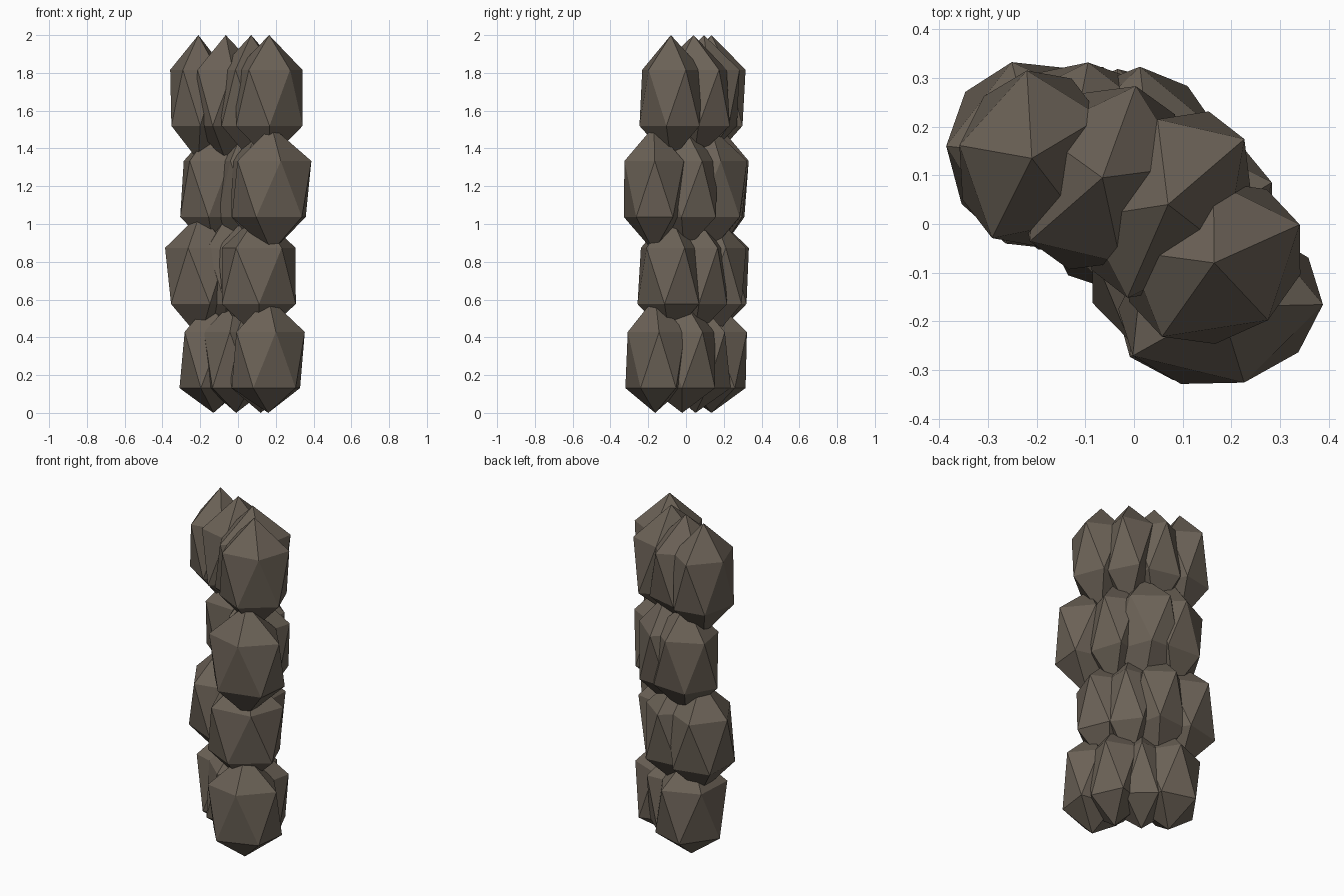
import bpy
import bmesh
from math import radians
from mathutils import Matrix

cube = bpy.data.objects.get("Cube")
if cube:
    bpy.data.objects.remove(cube, do_unlink=True)

COLOUR = (0.147, 0.121, 0.094, 1.0)
stone = bpy.data.materials.new("brown grey stone")
stone.use_nodes = True
stone.diffuse_color = COLOUR
stone.node_tree.nodes["Principled BSDF"].inputs["Base Color"].default_value = COLOUR
stone.node_tree.nodes["Principled BSDF"].inputs["Roughness"].default_value = 0.9

RING = 0.894      # ring radius of a unit icosahedron standing on its pole
HEIGHT = 0.332    # half height of a boulder


def spin(degrees):
    return Matrix.Rotation(radians(degrees), 4, 'Z')


def boulder(name, x, y, z, turn, axis, long, short):
    """Upright low-poly boulder, long towards the heading axis."""
    bm = bmesh.new()
    bmesh.ops.create_icosphere(bm, subdivisions=1, radius=1)
    bmesh.ops.transform(
        bm, verts=bm.verts,
        matrix=Matrix.Translation((x, y, z)) @ spin(axis)
        @ Matrix.Diagonal((long / RING, short / RING, HEIGHT, 1))
        @ spin(turn - axis))
    # Boulders on the ground have their lower tip pressed up to it
    for v in bm.verts:
        v.co.z = max(v.co.z, 0)
    mesh = bpy.data.meshes.new(name)
    bm.to_mesh(mesh)
    bm.free()
    mesh.materials.append(stone)
    bpy.context.collection.objects.link(bpy.data.objects.new(name, mesh))


# Each layer: centre height, then boulders from front end to back end
# as x, y, turn, long axis heading, long radius, short radius
LAYERS = {
    "bottom": (0.28, [(0.16, -0.163, 0, 25, 0.203, 0.15),
                      (0.12, -0.02, 30, 55, 0.195, 0.155),
                      (-0.01, 0.05, 50, 55, 0.2, 0.155),
                      (-0.13, 0.135, 0, 60, 0.2, 0.173)]),
    "lower": (0.725, [(0.11, -0.085, 22, 20, 0.21, 0.168),
                      (0.06, 0.04, 40, 55, 0.19, 0.155),
                      (-0.05, 0.14, 18, 55, 0.19, 0.155),
                      (-0.2, 0.14, 32, 115, 0.2, 0.183)]),
    "upper": (1.185, [(0.178, -0.17, -2, 12, 0.213, 0.163),
                      (0.125, -0.01, 25, 55, 0.195, 0.15),
                      (0.035, 0.128, 21, 110, 0.2, 0.155),
                      (-0.125, 0.178, 11, 15, 0.185, 0.152)]),
    "top": (1.668, [(0.165, -0.08, 23, 30, 0.193, 0.16),
                    (0.07, 0.04, 35, 55, 0.213, 0.15),
                    (-0.065, 0.095, 1, 58, 0.203, 0.16),
                    (-0.21, 0.135, 25, 75, 0.185, 0.151)]),
}

for layer, (z, boulders) in LAYERS.items():
    for i, (x, y, *shape) in enumerate(boulders, 1):
        boulder(f"{layer}_boulder_{i}", x, y, z, *shape)
